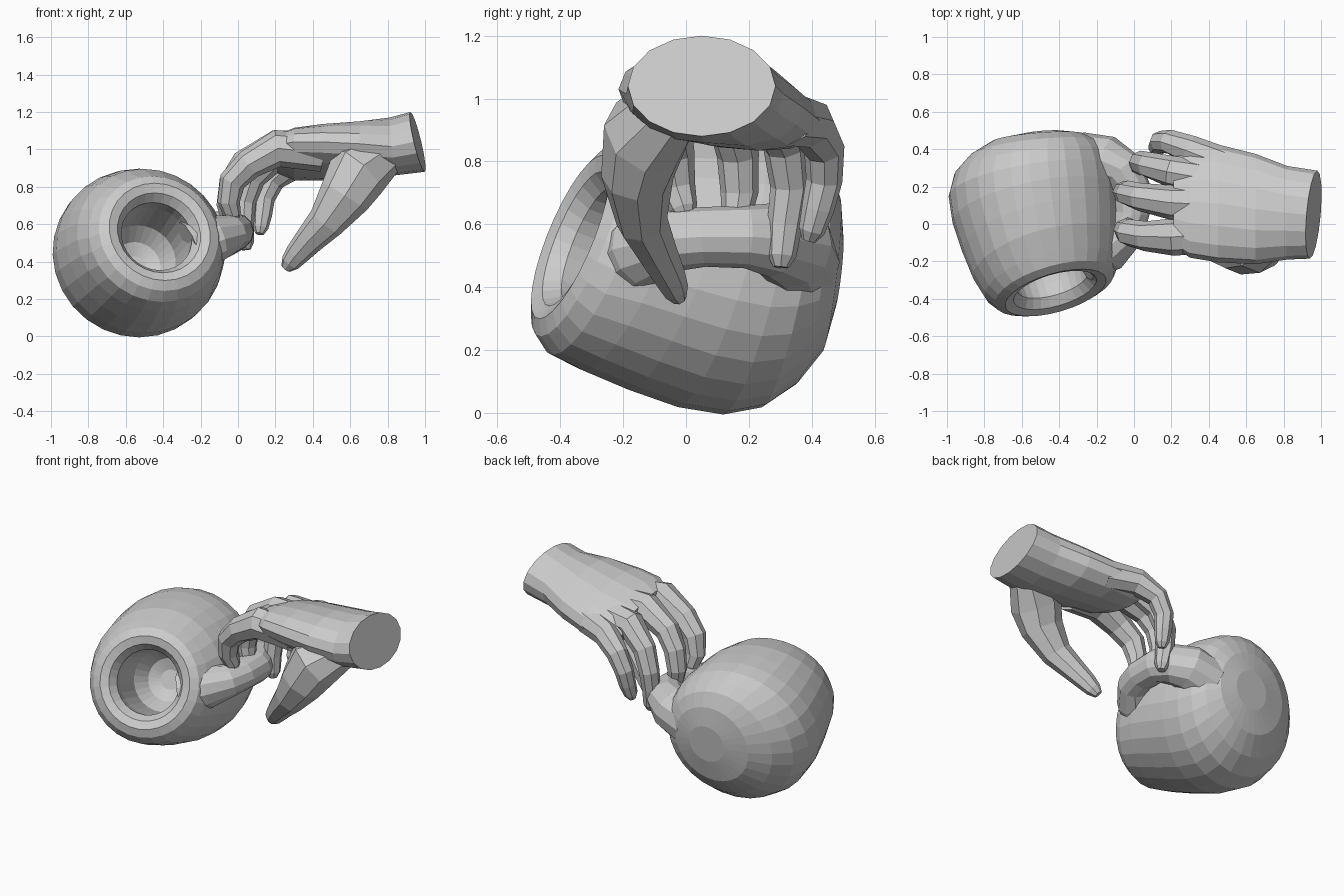
import bpy, bmesh
from math import sin, cos, pi
from mathutils import Vector


def loft(name, rings, n):
    """Skin a closed solid over rings given as (centre, u axis, v axis)."""
    bm = bmesh.new()
    loops = []
    for c, u, v in rings:
        c, u, v = Vector(c), Vector(u), Vector(v)
        loops.append([bm.verts.new(c + u * cos(2 * pi * i / n) + v * sin(2 * pi * i / n))
                      for i in range(n)])
    for a, b in zip(loops, loops[1:]):
        for i in range(n):
            j = (i + 1) % n
            bm.faces.new((a[i], a[j], b[j], b[i]))
    bm.faces.new(loops[0])
    bm.faces.new(loops[-1])
    bmesh.ops.recalc_face_normals(bm, faces=bm.faces)
    me = bpy.data.meshes.new(name)
    bm.to_mesh(me)
    bm.free()
    ob = bpy.data.objects.new(name, me)
    bpy.context.collection.objects.link(ob)
    return ob


def tube(name, path, side, n=8, flat=1.0):
    """Tapered tube through (x, y, z, radius) points with a blunt tip."""
    pts = [Vector(p[:3]) for p in path]
    rings = []
    for i, p in enumerate(pts):
        t = (pts[min(i + 1, len(pts) - 1)] - pts[max(i - 1, 0)]).normalized()
        u = (Vector(side) - t * t.dot(Vector(side))).normalized()
        rings.append((p, u * path[i][3] * flat, t.cross(u) * path[i][3]))
    c, u, v = rings[-1]
    rings.append((c + t * path[-1][3] * 0.8, u * 0.55, v * 0.55))
    return loft(name, rings, n)


def union(base, parts):
    """Merge parts into the base and remove the leftovers."""
    bpy.context.view_layer.objects.active = base
    for p in parts:
        m = base.modifiers.new("union", 'BOOLEAN')
        m.operation, m.solver, m.object = 'UNION', 'EXACT', p
        bpy.ops.object.modifier_apply(modifier=m.name)
        bpy.data.objects.remove(p)


# Mug: hollow bulging body with a thick rounded rim, tilted forward and up
axis = Vector((0.25, -0.87, 0.36)).normalized()
mouth = Vector((-0.425, -0.345, 0.55))


def disc(c, r, tilt=1.0):
    d = Vector((0, -1, 0)).lerp(axis, tilt).normalized()
    u = Vector((0, 0, 1)).cross(d).normalized()
    return (c, u * r, d.cross(u) * r)


inner = [(-0.48, 0.06), (-0.45, 0.13), (-0.36, 0.19), (-0.12, 0.2), (-0.04, 0.195),
         (0.01, 0.23), (0.025, 0.28), (0.0, 0.33), (-0.06, 0.37)]
rings = [disc(mouth + axis * h, r) for h, r in inner]
outer = [(-0.465, -0.18, 0.515, 0.41, 1), (-0.495, -0.04, 0.485, 0.437, 0.9),
         (-0.525, 0.1, 0.455, 0.455, 0.75), (-0.545, 0.22, 0.435, 0.452, 0.6),
         (-0.545, 0.32, 0.43, 0.42, 0.5), (-0.53, 0.4, 0.435, 0.35, 0.4),
         (-0.51, 0.46, 0.44, 0.25, 0.3), (-0.49, 0.485, 0.445, 0.12, 0.3)]
rings += [disc(Vector(o[:3]), o[3], o[4]) for o in outer]
mug = loft("mug", rings, 28)

# Mug handle: stubby loop flaring into the right side
handle = tube("mug_handle", [(-0.26, -0.16, 0.47, 0.15), (-0.13, -0.12, 0.52, 0.13),
                             (-0.04, -0.04, 0.55, 0.1), (-0.012, 0.06, 0.56, 0.095),
                             (-0.012, 0.19, 0.56, 0.1), (-0.06, 0.28, 0.55, 0.12),
                             (-0.14, 0.33, 0.53, 0.14), (-0.28, 0.34, 0.48, 0.15)],
              (0, 0, 1), 12)
union(mug, [handle])

# Hand: wrist and palm, little-finger side lower
palm = [((0.96, 0.05, 1.04), (0.02, 0.235, 0), (-0.038, 0, 0.16)),
        ((0.82, 0.06, 1.015), (0, 0.25, 0), (-0.01, 0, 0.155)),
        ((0.65, 0.08, 1.0), (0, 0.295, -0.03), (0, 0, 0.15)),
        ((0.45, 0.11, 0.985), (0, 0.315, -0.055), (0, 0, 0.14)),
        ((0.3, 0.12, 0.975), (0, 0.3, -0.065), (0, 0, 0.125)),
        ((0.21, 0.12, 0.975), (0, 0.24, -0.05), (0, 0, 0.09))]
hand = loft("hand", palm, 16)

# Curled fingers and the hanging thumb with its broad base
digits = {
    "index_finger": [(0.45, -0.05, 0.98, 0.1), (0.21, -0.07, 1.005, 0.1), (0.06, -0.065, 0.92, 0.08),
                     (-0.03, -0.045, 0.83, 0.072), (-0.05, -0.03, 0.72, 0.06), (-0.03, -0.01, 0.65, 0.047)],
    "middle_finger": [(0.45, 0.1, 0.99, 0.11), (0.2, 0.115, 1.01, 0.092), (0.03, 0.145, 0.92, 0.075),
                      (-0.035, 0.165, 0.82, 0.067), (-0.055, 0.17, 0.7, 0.06), (-0.04, 0.16, 0.62, 0.047)],
    "ring_finger": [(0.45, 0.23, 0.97, 0.1), (0.2, 0.28, 0.965, 0.085), (0.08, 0.315, 0.85, 0.07),
                    (0.035, 0.33, 0.72, 0.062), (0.03, 0.315, 0.6, 0.056), (0.04, 0.305, 0.5, 0.046)],
    "little_finger": [(0.48, 0.32, 0.94, 0.09), (0.3, 0.395, 0.92, 0.08), (0.19, 0.44, 0.84, 0.065),
                      (0.14, 0.44, 0.74, 0.058), (0.13, 0.42, 0.65, 0.052), (0.12, 0.4, 0.58, 0.042)],
    "thumb": [(0.8, -0.03, 1.0, 0.12), (0.64, -0.13, 0.88, 0.17), (0.57, -0.155, 0.75, 0.14),
              (0.47, -0.14, 0.61, 0.1), (0.385, -0.095, 0.52, 0.08), (0.315, -0.055, 0.44, 0.065),
              (0.28, -0.035, 0.395, 0.053)],
}
union(hand, [tube(k, p, (0, 1, 0), 8, 0.82 if k == "thumb" else 1) for k, p in digits.items()])
